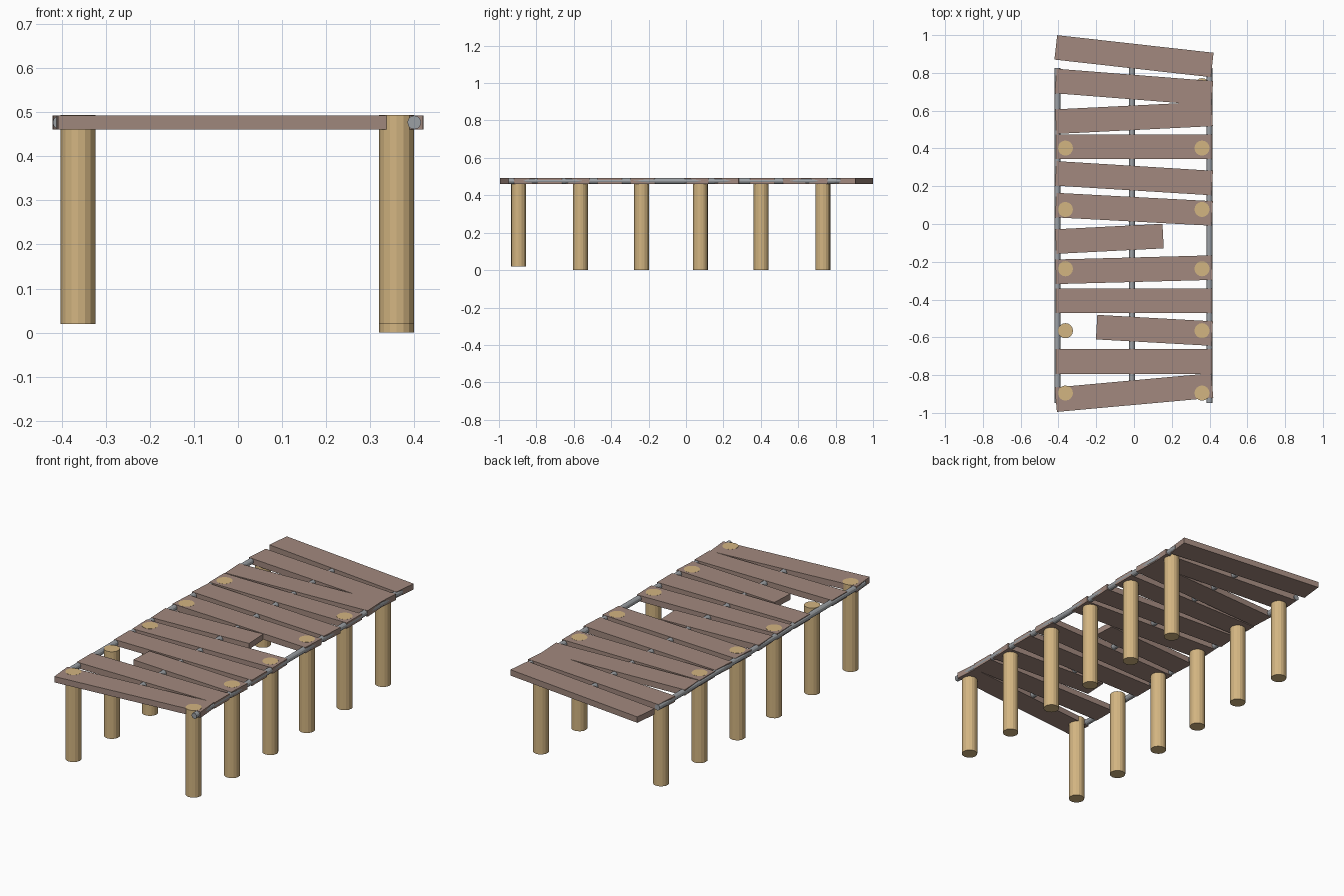
import bpy, math

if "Cube" in bpy.data.objects:
    bpy.data.objects.remove(bpy.data.objects["Cube"])

def material(name, col):
    m = bpy.data.materials.new(name)
    m.diffuse_color = (*col, 1)
    m.use_nodes = True
    m.node_tree.nodes["Principled BSDF"].inputs["Base Color"].default_value = m.diffuse_color
    return m

plank_mat = material("weathered_plank", (0.36, 0.25, 0.21))
post_mat = material("pale_log", (0.65, 0.46, 0.22))
rail_mat = material("grey_rail", (0.33, 0.35, 0.37))

TOP, BOTTOM = 0.493, 0.461      # deck surface and underside
WIDTH = 0.13

def plank(i, x0, y0, x1, y1):
    """Board running between two end centres."""
    bpy.ops.mesh.primitive_cube_add(
        size=1, location=((x0 + x1) / 2, (y0 + y1) / 2, (TOP + BOTTOM) / 2),
        rotation=(0, 0, math.atan2(y1 - y0, x1 - x0)))
    o = bpy.context.object
    o.name = f"deck_plank_{i}"
    o.scale = (math.hypot(x1 - x0, y1 - y0), WIDTH, TOP - BOTTOM)
    o.data.materials.append(plank_mat)

def post(name, x, y, z0, z1):
    bpy.ops.mesh.primitive_cylinder_add(vertices=16, radius=0.04, depth=z1 - z0,
                                        location=(x, y, (z0 + z1) / 2))
    o = bpy.context.object
    o.name = name
    o.data.materials.append(post_mat)
    bpy.ops.object.shade_smooth_by_angle(angle=math.radians(15))

def rail(name, x, y0, y1):
    bpy.ops.mesh.primitive_cylinder_add(vertices=12, radius=0.0155, depth=y1 - y0,
                                        location=(x, (y0 + y1) / 2, 0.477),
                                        rotation=(math.pi / 2, 0, 0))
    o = bpy.context.object
    o.name = name
    o.data.materials.append(rail_mat)

# crooked deck boards, back to front: left x, left y, right x, right y
E = 0.414
boards = [
    (-E, 0.935, E, 0.842), (-E, 0.757, E, 0.692), (-E, 0.542, E, 0.583),
    (-E, 0.408, E, 0.408), (-E, 0.268, E, 0.217), (-E, 0.100, E, 0.056),
    (-E, -0.093, 0.154, -0.064), (-E, -0.253, E, -0.231), (-E, -0.407, E, -0.407),
    (-0.198, -0.546, E, -0.580), (-E, -0.728, E, -0.728), (-E, -0.930, E, -0.855),
]
for i, b in enumerate(boards):
    plank(i + 1, *b)

# two rows of round posts; the rearmost pair stops just under the deck surface
for i, y in enumerate((-0.895, -0.565, -0.237, 0.077, 0.402, 0.732)):
    top = 0.475 if i == 5 else TOP + 0.0005
    post(f"left_post_{i + 1}", -0.363, y, 0.02, top)
    post(f"right_post_{i + 1}", 0.36, y, 0.02 if i == 0 else 0.0, top)

# long grey rails threaded through the boards
for name, x in (("left_rail", -0.405), ("middle_rail", -0.01), ("right_rail", 0.4)):
    rail(name, x, -0.948, 0.825)
